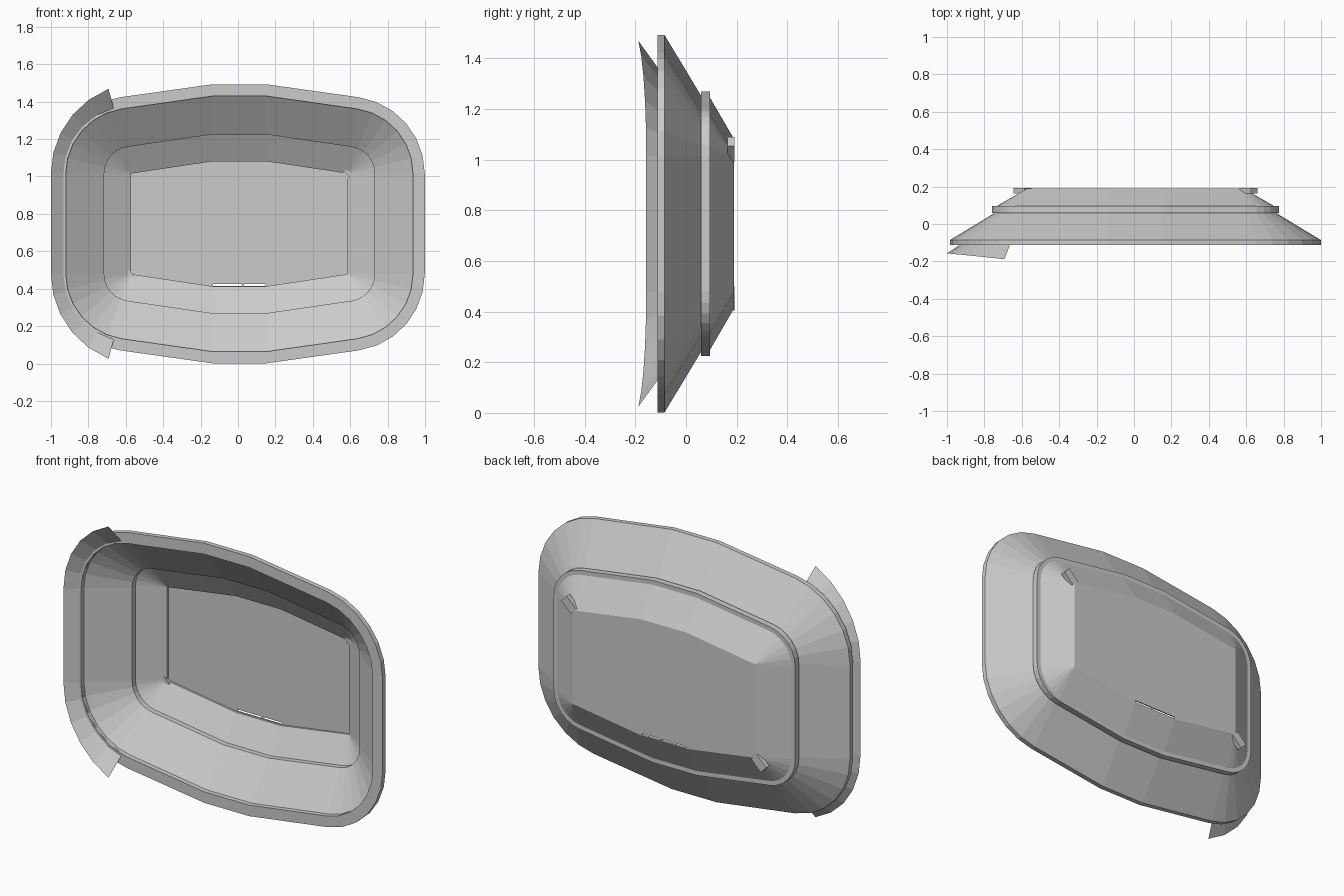
import bpy, bmesh, math
from mathutils import Matrix, Vector

if "Cube" in bpy.data.objects:
    bpy.data.objects.remove(bpy.data.objects["Cube"], do_unlink=True)

CX, CZ = 0.0075, 0.747         # middle of the opening
HX, HZ, PEAK = 0.578, 0.268, 0.333   # corner and crown half sizes of the back panel
FLAT = 0.143                   # half length of the flat crown
STEPS = 6

grey = bpy.data.materials.new("plain_grey")
grey.use_nodes = True
grey.diffuse_color = (0.6, 0.6, 0.6, 1)
grey.node_tree.nodes["Principled BSDF"].inputs["Base Color"].default_value = (0.6, 0.6, 0.6, 1)


def make_object(name, bm):
    bmesh.ops.recalc_face_normals(bm, faces=bm.faces)
    mesh = bpy.data.meshes.new(name)
    bm.to_mesh(mesh)
    bm.free()
    mesh.materials.append(grey)
    obj = bpy.data.objects.new(name, mesh)
    bpy.context.collection.objects.link(obj)
    return obj


def outline(r):
    """Crowned rounded rectangle, offset outward by r from the back panel."""
    quarter = []
    for i in range(STEPS + 1):
        a = math.radians(81.5) * i / STEPS
        quarter.append((HX + r * math.cos(a), HZ + r * math.sin(a)))
    quarter.append((FLAT, PEAK + r))
    top = quarter + [(-x, z) for x, z in reversed(quarter)]
    return top + [(-x, -z) for x, z in top]


def box(name, x, y, z, matrix=Matrix()):
    """Box from (low, high) ranges, placed by a matrix."""
    bm = bmesh.new()
    bmesh.ops.create_cube(bm, size=1)
    for v in bm.verts:
        v.co = matrix @ Vector([lo + (c + 0.5) * (hi - lo)
                                for c, (lo, hi) in zip(v.co, (x, y, z))])
    return make_object(name, bm)


def cut(obj, cutter):
    mod = obj.modifiers.new("cut", 'BOOLEAN')
    mod.operation, mod.solver, mod.object = 'DIFFERENCE', 'EXACT', cutter
    bpy.context.view_layer.objects.active = obj
    bpy.ops.object.modifier_apply(modifier=mod.name)


# Stepped tray: offset and depth, from inside of panel, round the rim, to the back
profile = [(0.001, 0.183), (0.001, 0.172), (0.145, 0.09), (0.145, 0.06),
           (0.35, -0.085), (0.35, -0.113), (0.413, -0.113), (0.413, -0.085),
           (0.172, 0.06), (0.19, 0.06), (0.19, 0.095), (0.165, 0.095), (0.001, 0.19)]
bm = bmesh.new()
rings = [[bm.verts.new((CX + x, y, CZ + z)) for x, z in outline(r)] for r, y in profile]
for a, b in zip(rings, rings[1:]):
    for i in range(len(a)):
        j = (i + 1) % len(a)
        bm.faces.new((a[i], a[j], b[j], b[i]))
bm.faces.new(rings[0])
bm.faces.new(rings[-1])
tray = make_object("stepped_tray", bm)

# Hollow pockets at two opposite corners
cutters = []
for name, s in (("left_corner_pocket", 1), ("right_corner_pocket", -1)):
    place = (Matrix.Translation((CX + s * HX, 0, CZ + s * HZ))
             @ Matrix.Rotation(math.radians(-45 if s > 0 else 135), 4, 'Y'))
    pocket = box(name, (-0.005, 0.08), (0.163, 0.1915), (-0.025, 0.025), place)
    slot = box("pocket_cutter", (-0.03, 0.074), (0.168, 0.1835), (-0.02, 0.02), place)
    cut(tray, slot)
    cut(pocket, slot)
    cutters.append(slot)

# Two drain slits along the bottom of the panel
for lo, hi in ((-0.14, 0.015), (0.023, 0.14)):
    slit = box("slit_cutter", (CX + lo, CX + hi), (0.15, 0.25), (CZ - 0.332, CZ - 0.321))
    cut(tray, slit)
    cutters.append(slit)
for c in cutters:
    bpy.data.objects.remove(c, do_unlink=True)

# Flared lip along the right side of the rim
bm = bmesh.new()
inner, outer = [], []
for side in (-1, 1):
    for i in range(STEPS):
        t = i / (STEPS - 1)
        if side < 0:
            t = 1 - t
        a = math.radians(75) * t
        for row, r, y in ((inner, 0.35, -0.104),
                          (outer, 0.43 + 0.04 * t * t, -0.157 - 0.031 * t * t)):
            row.append(bm.verts.new((CX - HX - r * math.cos(a), y,
                                     CZ + side * (HZ + r * math.sin(a)))))
for i in range(len(inner) - 1):
    bm.faces.new((inner[i], inner[i + 1], outer[i + 1], outer[i]))
make_object("flared_lip", bm)
